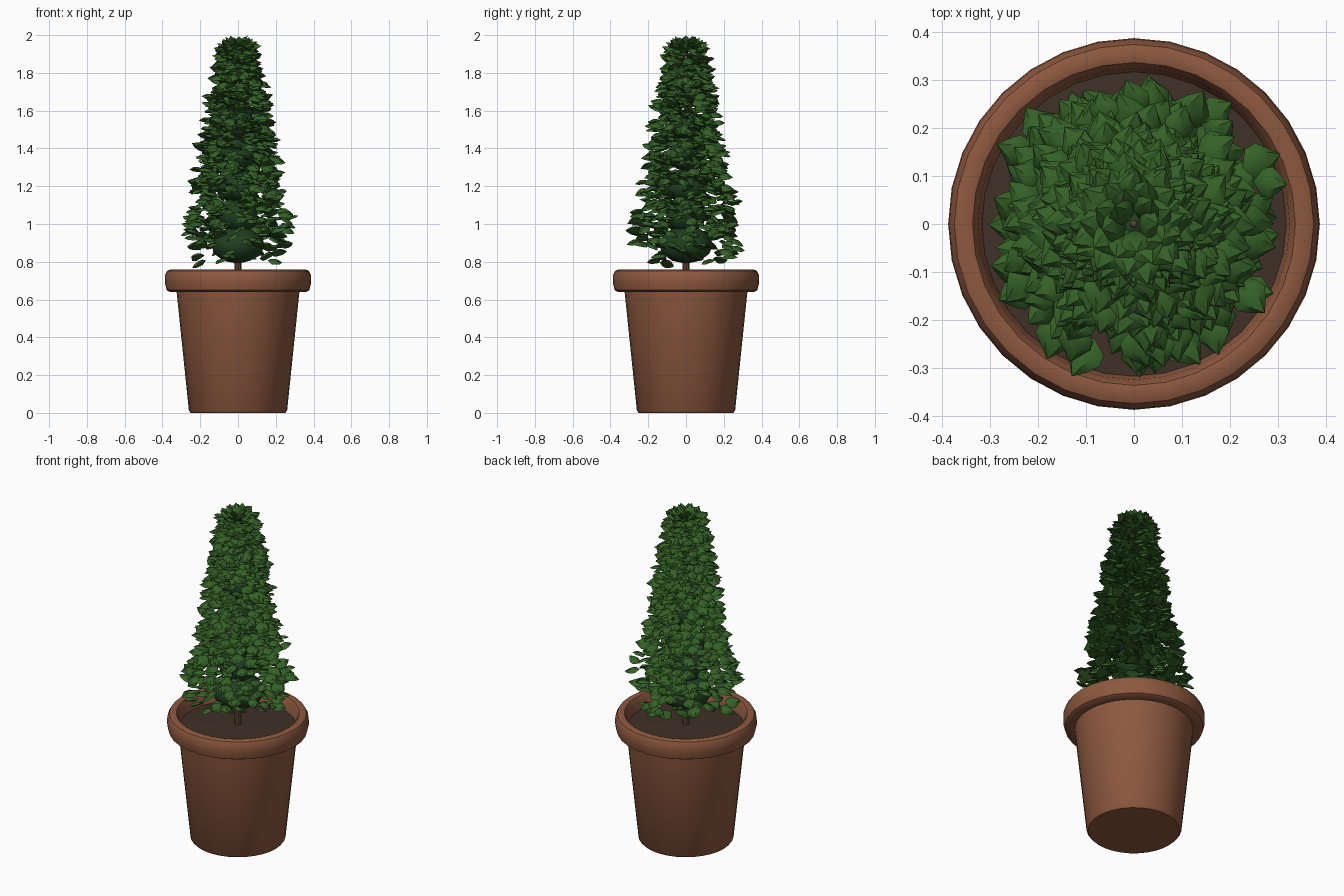
import bpy, bmesh, math, random
from mathutils import Matrix, Vector, Euler

if "Cube" in bpy.data.objects:
    bpy.data.objects.remove(bpy.data.objects["Cube"])

random.seed(7)

def material(name, rgb):
    m = bpy.data.materials.new(name)
    m.diffuse_color = (*rgb, 1)
    m.use_nodes = True
    m.node_tree.nodes["Principled BSDF"].inputs["Base Color"].default_value = m.diffuse_color
    return m

TERRA = material("terracotta", (0.27, 0.10, 0.05))
SOIL = material("soil", (0.05, 0.03, 0.02))
BARK = material("bark", (0.12, 0.06, 0.03))
LEAF = material("leaf_green", (0.035, 0.12, 0.02))
CORE = material("inner_green", (0.015, 0.05, 0.015))

def finish(bm, name, mat, angle=40):
    me = bpy.data.meshes.new(name)
    bm.to_mesh(me)
    bm.free()
    ob = bpy.data.objects.new(name, me)
    bpy.context.collection.objects.link(ob)
    me.materials.append(mat)
    bpy.context.view_layer.objects.active = ob
    ob.select_set(True)
    bpy.ops.object.shade_smooth_by_angle(angle=math.radians(angle))
    ob.select_set(False)
    return ob

def lathe(name, profile, mat, n=32):
    bm = bmesh.new()
    rings = []
    for r, z in profile:
        if r == 0:
            rings.append([bm.verts.new((0, 0, z))] * n)
        else:
            rings.append([bm.verts.new((r * math.cos(math.tau * i / n), r * math.sin(math.tau * i / n), z))
                          for i in range(n)])
    for a, b in zip(rings, rings[1:]):
        for i in range(n):
            j = (i + 1) % n
            bm.faces.new(list(dict.fromkeys((a[i], a[j], b[j], b[i]))))
    bmesh.ops.recalc_face_normals(bm, faces=bm.faces)
    return finish(bm, name, mat)

# Pot with rolled rim, and soil
lathe("pot", [(0, 0), (0.25, 0), (0.26, 0.012), (0.325, 0.64), (0.36, 0.64), (0.378, 0.65), (0.388, 0.69),
              (0.386, 0.73), (0.375, 0.752), (0.355, 0.76), (0.337, 0.755), (0.325, 0.735), (0.315, 0.66)], TERRA)
lathe("soil", [(0.318, 0.68), (0.2, 0.685), (0, 0.69)], SOIL)

# Trunk
lathe("trunk", [(0.02, 0.66), (0.016, 1.2), (0.008, 1.9), (0, 1.91)], BARK, 8)

# Dark inner foliage masses stacked up the trunk
bm = bmesh.new()
for z, r, h in [(0.89, 0.145, 0.1), (1.05, 0.11, 0.1), (1.2, 0.12, 0.09), (1.37, 0.10, 0.09),
                (1.53, 0.09, 0.08), (1.68, 0.07, 0.07), (1.81, 0.05, 0.06)]:
    m = Matrix.Translation((0, 0, z)) @ Matrix.Diagonal((r, r, h, 1))
    bmesh.ops.create_icosphere(bm, subdivisions=2, radius=1, matrix=m)
finish(bm, "inner_foliage", CORE)

# Leaves: cupped, pointed, folded along the midrib
SECTIONS = [(0.25, 0.42, 0.06), (0.55, 0.48, 0.09), (0.82, 0.25, 0.06)]  # along, half width, rise

def add_leaf(bm, mat, size):
    def v(x, y, z):
        return bm.verts.new(mat @ Vector((x * size, y * size, z * size)))
    base, tip = v(0, 0, 0), v(1.08, 0, -0.04)
    rows = [(v(x, -w, h - 0.17), v(x, -w * 0.5, h + 0.02), v(x, 0, h), v(x, w * 0.5, h + 0.02), v(x, w, h - 0.17))
            for x, w, h in SECTIONS]
    for k in range(4):
        bm.faces.new((base, rows[0][k], rows[0][k + 1]))
        for a, b in zip(rows, rows[1:]):
            bm.faces.new((a[k], b[k], b[k + 1], a[k + 1]))
        bm.faces.new((rows[-1][k], tip, rows[-1][k + 1]))
    # closed underside, giving the leaf its thickness
    left = [r[0] for r in rows]
    right = [r[4] for r in rows]
    bm.faces.new((base, right[0], left[0]))
    for i in range(2):
        bm.faces.new((left[i], right[i], right[i + 1], left[i + 1]))
    bm.faces.new((left[2], right[2], tip))

ENVELOPE = [(0.77, 0.27), (0.90, 0.325), (1.0, 0.33), (1.2, 0.265), (1.4, 0.235),
            (1.6, 0.20), (1.8, 0.155), (1.9, 0.14), (2.0, 0.10)]

def envelope(z):
    for (z0, r0), (z1, r1) in zip(ENVELOPE, ENVELOPE[1:]):
        if z <= z1:
            return r0 + (r1 - r0) * (z - z0) / (z1 - z0)
    return ENVELOPE[-1][1]

bm = bmesh.new()
COUNT = 900
for i in range(COUNT):
    t = (i + random.random()) / COUNT
    z = 0.80 + 1.14 * (1 - (1 - t) ** 0.62 if t > 1 else t ** 0.9)
    if z < 0.92 and random.random() < 0.5:
        continue
    a = i * 2.39996 + random.uniform(-0.35, 0.35)
    size = random.uniform(0.065, 0.09)
    depth = random.random() ** 1.6
    r = max(0.015, (envelope(z) * random.uniform(0.92, 1.06) - size) * (1 - 0.6 * depth))
    pitch = random.uniform(-0.5, 0.4)
    rot = Euler((random.uniform(-0.5, 0.5), -pitch, a + random.uniform(-0.5, 0.5))).to_matrix().to_4x4()
    add_leaf(bm, Matrix.Translation((r * math.cos(a), r * math.sin(a), z)) @ rot, size)
# Crown of upward leaves
for i in range(26):
    a = i * 2.39996
    k = i / 26
    rot = Euler((0, -1.1 + 0.9 * k, a)).to_matrix().to_4x4()
    r = 0.01 + 0.045 * k
    add_leaf(bm, Matrix.Translation((r * math.cos(a), r * math.sin(a), 1.925 - 0.01 * k)) @ rot, 0.078)
bmesh.ops.recalc_face_normals(bm, faces=bm.faces)
finish(bm, "leaves", LEAF, 50)
